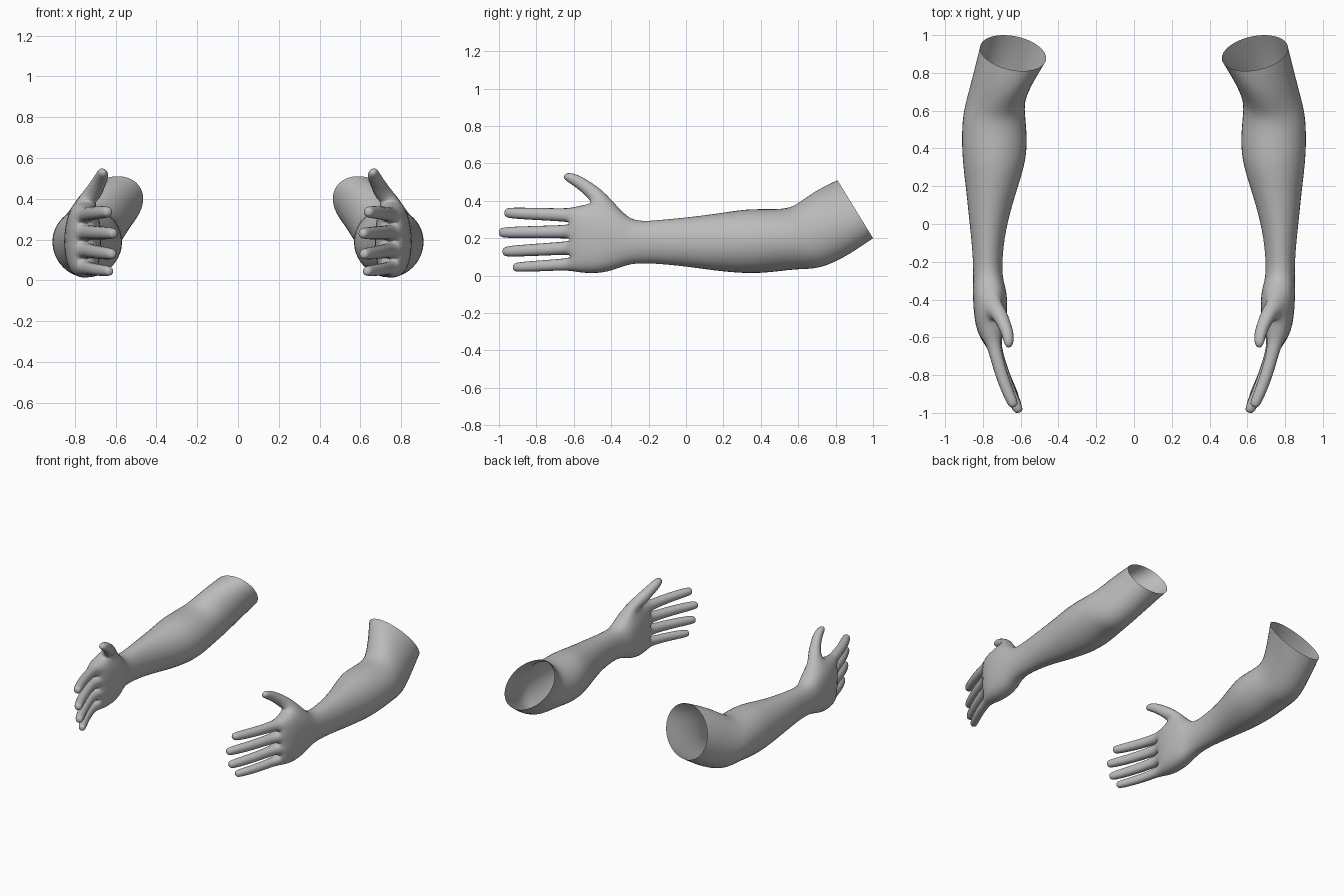
import bpy, bmesh, math
from mathutils import Vector

cube = bpy.data.objects.get("Cube")
if cube:
    bpy.data.objects.remove(cube)

skin = bpy.data.materials.new("grey_skin")
skin.use_nodes = True
grey = (0.5, 0.5, 0.5, 1)
skin.diffuse_color = grey
skin.node_tree.nodes["Principled BSDF"].inputs["Base Color"].default_value = grey

# Arm sections: top (y, z), bottom (y, z), inner x, outer x, roll, flatness
SECTIONS = [
    ((.81, .51), (1.0, .20), .465, .815, .3, 0),
    ((.70, .46), (.88, .115), .53, .845, .2, 0),
    ((.60, .385), (.71, .03), .585, .885, .1, 0),
    ((.53, .35), (.60, .04), .575, .91, 0, 0),
    ((.34, .36), (.40, .008), .56, .912, 0, 0),
    ((.20, .335), (.20, .02), .615, .89, 0, 0),
    ((.0, .31), (.0, .05), .675, .87, 0, 0),
    ((-.16, .295), (-.16, .065), .697, .852, 0, 0),
    ((-.29, .285), (-.30, .07), .70, .85, 0, .2),
    ((-.36, .36), (-.39, .03), .675, .85, 0, .6),
    ((-.53, .375), (-.50, .015), .675, .838, 0, .8),
    ((-.61, .355), (-.60, .03), .695, .80, 0, 1),
]
# Finger tips from index to little finger
TIPS = [(.632, -.97, .336), (.605, -1.0, .23), (.61, -.98, .128), (.625, -.925, .044)]
# Thumb stations: centre and half thickness
THUMB = [((.715, -.47, .42), .048), ((.685, -.535, .475), .038),
         ((.665, -.59, .512), .035), ((.66, -.655, .54), .024)]
ROWS = 5
SWELL = 1.068   # makes up for the shrinkage of subdivision


def section(top, bottom, x_in, x_out, roll, flat):
    """Ring of ten points: down the outer side, then up the inner side."""
    centre = Vector(((x_in + x_out) / 2, (top[0] + bottom[0]) / 2, (top[1] + bottom[1]) / 2))
    up = Vector((0, top[0] - bottom[0], top[1] - bottom[1])) / 2
    half = (x_out - x_in) / 2
    norm = math.hypot(1, roll)
    ring = []
    for i in range(2 * ROWS):
        a = math.radians(72 - 36 * i)
        c, s = math.cos(a), math.sin(a)
        row = i if i < ROWS else 2 * ROWS - 1 - i
        c = c * (1 - flat) + flat * math.copysign(.75 if row in (0, 4) else 1, c)
        s = s * (1 - flat) + flat * (1 - row / 2)
        p = centre + (up * (s - roll * c) / norm + Vector((half * c, 0, 0))) * SWELL
        p.y -= flat * .4 * half * c
        ring.append(p)
    return ring


def limb(bm, base, stations):
    """Extend a four-sided base along stations (centre, side axis, up axis)."""
    for centre, side, up in stations:
        ring = [bm.verts.new(centre + side * u + up * v)
                for u, v in ((1, 1), (1, -1), (-1, -1), (-1, 1))]
        for j in range(4):
            bm.faces.new((base[j], base[j - 3], ring[j - 3], ring[j]))
        base = ring
    bm.faces.new(base)


def build_arm(name, sign):
    bm = bmesh.new()
    rings = [[bm.verts.new(p) for p in section(*s)] for s in SECTIONS]
    n = 2 * ROWS
    thumb_ring = len(rings) - 3

    # Sleeve of the arm and palm, with a gap where the thumb grows
    for k in range(len(rings) - 1):
        for i in range(n):
            if not (k == thumb_ring and i == n - 1):
                j = (i + 1) % n
                bm.faces.new((rings[k][i], rings[k][j], rings[k + 1][j], rings[k + 1][i]))

    # Fingers
    end = rings[-1]
    side = Vector((.92, -.39, 0))
    for f, tip in enumerate(TIPS):
        base = [end[f], end[f + 1], end[n - 2 - f], end[n - 1 - f]]
        start = sum((v.co for v in base), Vector()) / 4
        tip = Vector(tip)
        slim = .9 if f == 3 else 1
        stations = []
        for t, r in ((.12, .038), (.4, .036), (.7, .034), (.93, .031), (1.0, .022)):
            c = start.lerp(tip, t) + Vector((.06 * t * (1 - t), 0, 0))
            stations.append((c, side * r * slim, Vector((0, 0, r * slim))))
        limb(bm, base, stations)

    # Thumb
    a, b = rings[thumb_ring], rings[thumb_ring + 1]
    across = Vector((.95, -.2, .1))
    rise = Vector((.1, .6, .78))
    limb(bm, [a[0], b[0], b[n - 1], a[n - 1]],
         [(Vector(c), across * r, rise * r) for c, r in THUMB])

    for v in bm.verts:
        v.co.x *= sign
    bmesh.ops.recalc_face_normals(bm, faces=bm.faces)
    mesh = bpy.data.meshes.new(name)
    bm.to_mesh(mesh)
    bm.free()
    mesh.materials.append(skin)
    mesh.shade_smooth()
    arm = bpy.data.objects.new(name, mesh)
    bpy.context.collection.objects.link(arm)
    sub = arm.modifiers.new("smooth_surface", 'SUBSURF')
    sub.levels = sub.render_levels = 2


build_arm("left_arm", 1)
build_arm("right_arm", -1)
